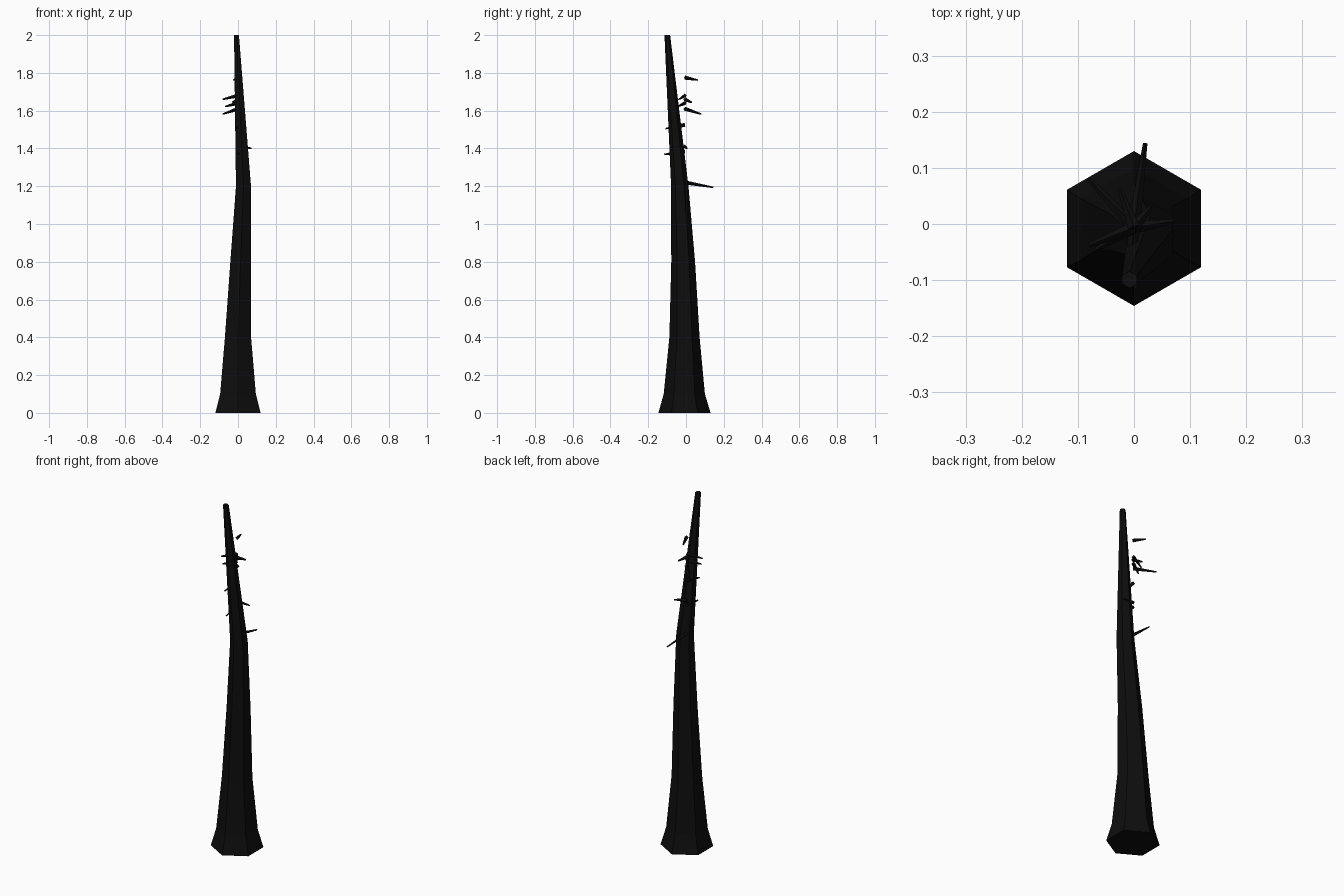
import bpy, bmesh, math
from mathutils import Vector

if "Cube" in bpy.data.objects:
    bpy.data.objects.remove(bpy.data.objects["Cube"])

bark = bpy.data.materials.new("charred_black")
bark.diffuse_color = (0.004, 0.004, 0.004, 1)
bark.use_nodes = True
bark.node_tree.nodes["Principled BSDF"].inputs["Base Color"].default_value = bark.diffuse_color

def finish(name, bm):
    bmesh.ops.recalc_face_normals(bm, faces=bm.faces)
    me = bpy.data.meshes.new(name)
    bm.to_mesh(me)
    bm.free()
    me.materials.append(bark)
    ob = bpy.data.objects.new(name, me)
    bpy.context.collection.objects.link(ob)
    return ob

# Bent hexagonal trunk: centre x, centre y, z, radius
rings = [(0, -0.008, 0, 0.138), (0, -0.009, 0.1, 0.109),
         (0, -0.008, 0.4, 0.080), (0.014, -0.015, 0.8, 0.063),
         (0.029, -0.033, 1.2, 0.046), (-0.008, -0.099, 2.0, 0.015)]
bm = bmesh.new()
loops = []
for x, y, z, r in rings:
    loops.append([bm.verts.new((x + r * math.cos(math.pi / 6 + i * math.pi / 3),
                                y + r * math.sin(math.pi / 6 + i * math.pi / 3), z))
                  for i in range(6)])
for a, b in zip(loops, loops[1:]):
    for i in range(6):
        j = (i + 1) % 6
        bm.faces.new((a[i], a[j], b[j], b[i]))
bm.faces.new(loops[0][::-1])
bm.faces.new(loops[-1])
finish("trunk", bm)

# Dead twig stubs: tapered spikes from the centre line (base z, tip)
twigs = [(1.775, (-0.025, 0.062, 1.762)), (1.61, (-0.080, 0.080, 1.582)),
         (1.22, (0.020, 0.144, 1.194)), (1.66, (0.030, 0.030, 1.643)),
         (1.68, (-0.080, -0.038, 1.660)), (1.64, (-0.067, -0.045, 1.622)),
         (1.525, (-0.010, -0.108, 1.505)), (1.385, (0.005, -0.115, 1.368)),
         (1.41, (0.072, 0.005, 1.400)), (1.66, (-0.030, 0.030, 1.645))]
for n, (z, tip) in enumerate(twigs):
    a, b = Vector((0, -0.006, z)), Vector(tip)
    d = b - a
    bm = bmesh.new()
    bmesh.ops.create_cone(bm, cap_ends=True, segments=4, radius1=0.011,
                          radius2=0.004, depth=d.length)
    ob = finish("twig_%d" % (n + 1), bm)
    ob.location = (a + b) / 2
    ob.rotation_mode = 'QUATERNION'
    ob.rotation_quaternion = d.to_track_quat('Z', 'Y')
